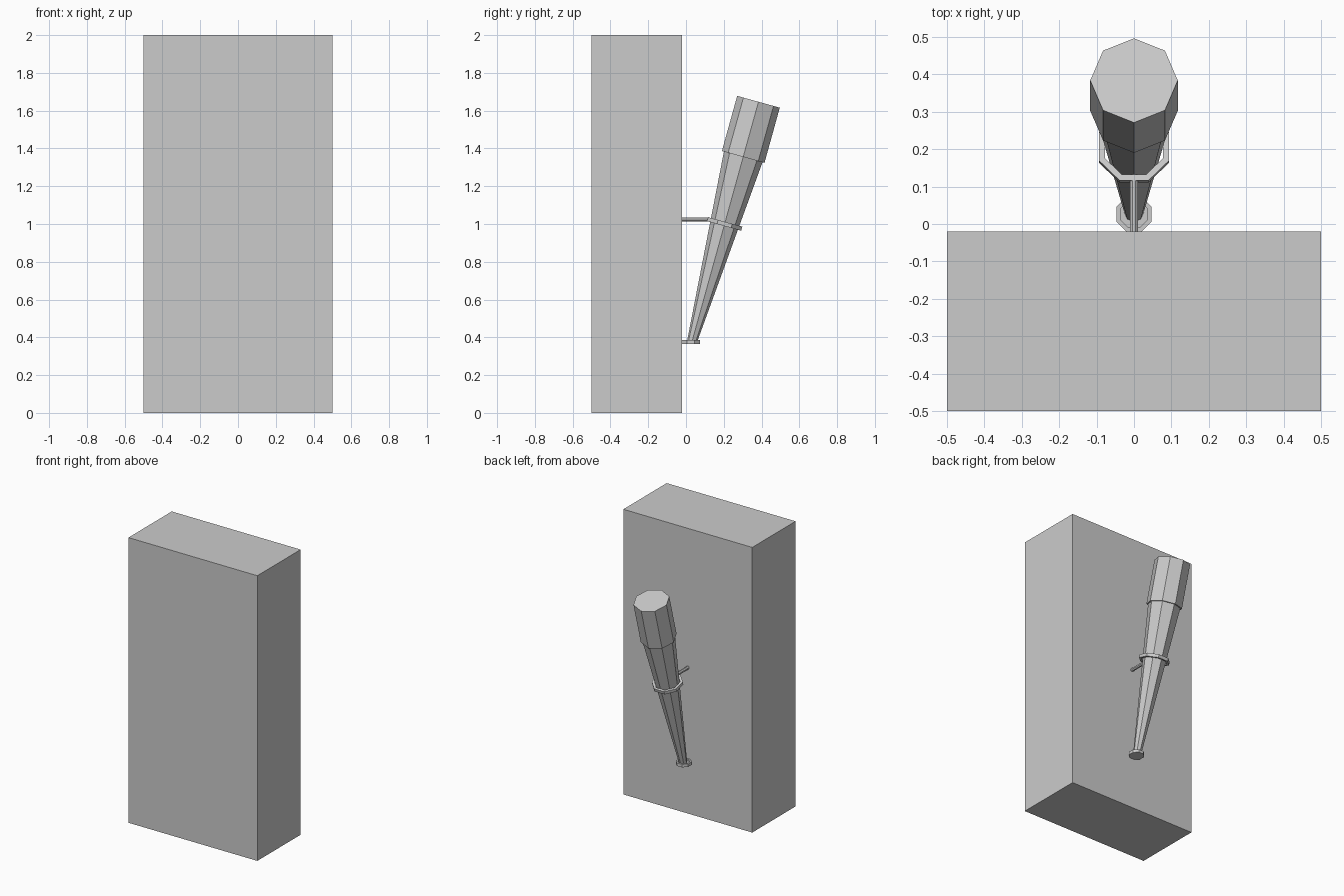
import bpy, bmesh, math
from mathutils import Matrix, Vector

if "Cube" in bpy.data.objects:
    bpy.data.objects.remove(bpy.data.objects["Cube"])

TILT = math.radians(15.5)
BASE = Vector((0, 0.031, 0.375))
LEAN = Matrix.Translation(BASE) @ Matrix.Rotation(-TILT, 4, 'X')


def lathe(name, profile, matrix, turn=0.0, closed=False, sides=8):
    """Revolve (radius, height) points into a flat-sided solid."""
    bm = bmesh.new()
    rings = []
    for r, h in profile:
        ring = []
        for i in range(sides):
            a = turn + 2 * math.pi * i / sides
            ring.append(bm.verts.new(matrix @ Vector((r * math.cos(a), r * math.sin(a), h))))
        rings.append(ring)
    count = len(rings) if closed else len(rings) - 1
    for k in range(count):
        a, b = rings[k], rings[(k + 1) % len(rings)]
        for i in range(sides):
            j = (i + 1) % sides
            bm.faces.new((a[i], a[j], b[j], b[i]))
    if not closed:
        bm.faces.new(rings[0][::-1])
        bm.faces.new(rings[-1])
    bmesh.ops.recalc_face_normals(bm, faces=bm.faces)
    mesh = bpy.data.meshes.new(name)
    bm.to_mesh(mesh)
    bm.free()
    obj = bpy.data.objects.new(name, mesh)
    bpy.context.collection.objects.link(obj)
    return obj


# wall block
bpy.ops.mesh.primitive_cube_add(size=1, location=(0, -0.26, 1))
wall = bpy.context.object
wall.name = "wall_block"
wall.scale = (1, 0.48, 2)

# leaning torch: tapered handle and wider head
lathe("torch_handle", [(0.026, 0), (0.106, 1.018)], LEAN)
lathe("torch_head", [(0.117, 1.017), (0.117, 1.32)], LEAN)

# holder ring around the handle, square to the torch
half = math.pi / 8
k = 1 / math.cos(half)
lathe("holder_ring", [(0.078 * k, 0.638), (0.094 * k, 0.638), (0.094 * k, 0.66), (0.078 * k, 0.66)],
      LEAN, turn=half, closed=True)

# arm from the wall to the ring
arm = Matrix.Translation((0, -0.021, 1.023)) @ Matrix.Rotation(-math.pi / 2, 4, 'X')
lathe("holder_arm", [(0.012, 0), (0.012, 0.137)], arm, turn=half)

# shallow cup under the handle
cup = Matrix.Translation((0, 0.026, 0.364))
lathe("base_cup", [(0.047 * k, 0), (0.047 * k, 0.021), (0.036 * k, 0.021), (0.036 * k, 0.012)],
      cup, turn=half)
